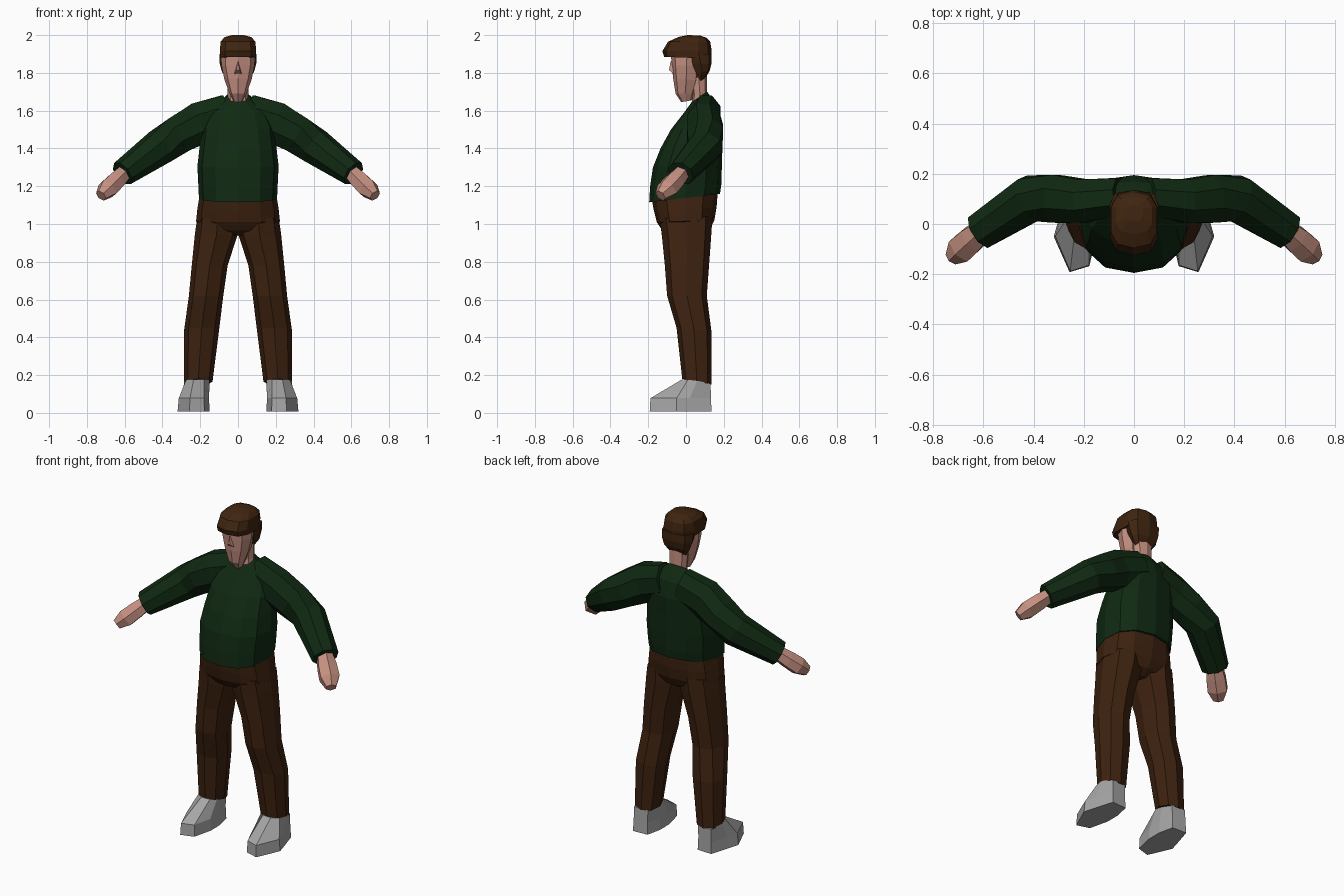
import bpy, math
from mathutils import Vector


def material(name, rgb):
    m = bpy.data.materials.new(name)
    m.diffuse_color = (*rgb, 1)
    return m


SKIN = material("skin", (0.56, 0.28, 0.22))
GREEN = material("dark green sweater", (0.005, 0.022, 0.006))
BROWN = material("brown trousers", (0.047, 0.016, 0.005))
HAIR = material("brown hair", (0.050, 0.018, 0.005))
GREY = material("grey shoe", (0.38, 0.38, 0.38))


def loft(name, rings, mat, side=1):
    """Skin equal-length point rings with quads and close both ends."""
    n = len(rings[0])
    verts = [(p[0] * side, p[1], p[2]) for r in rings for p in r]
    faces = [list(range(n)), list(range(len(verts) - n, len(verts)))]
    for i in range(len(rings) - 1):
        for j in range(n):
            k = (j + 1) % n
            faces.append([i * n + j, i * n + k, (i + 1) * n + k, (i + 1) * n + j])
    me = bpy.data.meshes.new(name)
    me.from_pydata(verts, [], faces)
    me.materials.append(mat)
    ob = bpy.data.objects.new(name, me)
    bpy.context.collection.objects.link(ob)
    # consistent outward normals
    import bmesh
    bm = bmesh.new()
    bm.from_mesh(me)
    bmesh.ops.recalc_face_normals(bm, faces=bm.faces)
    bm.to_mesh(me)
    bm.free()
    return ob


def level(x0, x1, yf, yb, zf, zb, n=8, p=0.85):
    """Rounded horizontal section; its height runs from zf in front to zb behind."""
    pts = []
    for i in range(n):
        a = 2 * math.pi * i / n
        s, c = math.sin(a), -math.cos(a)
        s = math.copysign(abs(s) ** p, s) if abs(s) > 1e-6 else 0
        c = math.copysign(abs(c) ** p, c) if abs(c) > 1e-6 else 0
        t = (c + 1) / 2
        pts.append(((x0 + x1) / 2 + s * (x1 - x0) / 2, yf + (yb - yf) * t, zf + (zb - zf) * t))
    return pts


def body(name, rows, mat, n=8, p=0.85):
    """Symmetric loft from rows of half width, front y, back y, front z, back z."""
    return loft(name, [level(-r, r, *rest, n, p) for r, *rest in rows], mat)


def limb(name, path, mat, side, n=8):
    """Tube along a path of x, y, z, sideways radius, upright radius."""
    c = [Vector(q[:3]) for q in path]
    rings = []
    for i, q in enumerate(path):
        d = (c[min(i + 1, len(c) - 1)] - c[max(i - 1, 0)]).normalized()
        u = d.cross(Vector((0, 0, 1))).normalized()
        v = u.cross(d)
        rings.append([c[i] + u * q[3] * math.cos(a) + v * q[4] * math.sin(a)
                      for a in (2 * math.pi * (j + 0.5) / n for j in range(n))])
    return loft(name, rings, mat, side)


# Sweater body with sloping hem and collar
body("sweater_body", [
    (.207, -.195, .18, 1.115, 1.16), (.21, -.19, .187, 1.2, 1.21),
    (.215, -.175, .19, 1.3, 1.31), (.203, -.135, .192, 1.4, 1.42),
    (.19, -.08, .195, 1.5, 1.53), (.15, -.01, .17, 1.59, 1.62),
    (.062, .03, .112, 1.645, 1.70)], GREEN, 12)

# Trouser seat
body("trouser_seat", [
    (.05, -.07, .08, .94, .94), (.15, -.125, .125, .965, .97),
    (.222, -.155, .15, 1.01, 1.02), (.215, -.17, .162, 1.07, 1.09),
    (.203, -.183, .168, 1.14, 1.17)], BROWN, 12)

for tag, s in (("right", 1), ("left", -1)):
    # Sleeve, from inside the shoulder to the cuff
    limb(tag + "_sleeve", [
        (.05, .11, 1.585, .08, .11), (.20, .092, 1.535, .093, .12),
        (.31, .10, 1.475, .103, .108), (.41, .102, 1.41, .098, .098),
        (.612, -.028, 1.267, .078, .070)], GREEN, s)
    # Mitten-like hand
    limb(tag + "_hand", [
        (.595, -.015, 1.28, .045, .042), (.645, -.06, 1.23, .06, .05),
        (.69, -.10, 1.185, .062, .053), (.725, -.135, 1.15, .032, .032)], SKIN, s, 6)
    # Trouser leg
    loft(tag + "_trouser_leg", [level(*r) for r in (
        (.135, .285, -.02, .135, .18, .15), (.10, .285, -.05, .135, .45, .43),
        (.078, .26, -.10, .11, .62, .62), (.055, .245, -.112, .122, .78, .78),
        (.0, .228, -.128, .135, .94, .96), (.0, .215, -.14, .14, 1.03, 1.04))], BROWN, s)
    # Shoe: sole outline, low toe box, then the ankle
    sole = [(.17, .13), (.265, .135), (.30, .02), (.32, -.05),
            (.257, -.192), (.178, -.168), (.15, -.05), (.15, .04)]
    ankle = [(.17, .125, .155), (.26, .13, .155), (.285, .06, .17), (.275, .01, .175),
             (.235, -.02, .178), (.18, -.015, .178), (.15, .01, .175), (.15, .06, .17)]
    loft(tag + "_shoe", [[(x, y, .008) for x, y in sole],
                         [(x + (.21 - x) * .06, y * .98, .078) for x, y in sole],
                         ankle], GREY, s)

# Neck and face
body("neck", [(.05, .025, .10, 1.60, 1.64), (.055, .035, .112, 1.68, 1.70),
              (.06, .02, .11, 1.80, 1.80)], SKIN)
body("face", [(.024, -.025, .03, 1.645, 1.655), (.045, -.055, .045, 1.69, 1.69),
              (.072, -.068, .07, 1.77, 1.76), (.088, -.075, .08, 1.84, 1.84),
              (.09, -.08, .09, 1.895, 1.895)], SKIN)

# Nose wedge
loft("nose", [[(-.022, -.06, 1.79), (.022, -.06, 1.79), (0, -.06, 1.88)],
              [(-.008, -.09, 1.815), (.008, -.09, 1.815), (0, -.082, 1.86)]], SKIN)

# Hair: cap with projecting fringe, and the lower part behind the face
body("hair_cap", [
    (.098, -.115, .132, 1.885, 1.875), (.10, -.125, .136, 1.915, 1.92),
    (.095, -.095, .128, 1.965, 1.965), (.075, -.04, .11, 1.99, 1.985),
    (.035, .01, .075, 2.0, 1.998)], HAIR, 10, .7)
body("hair_back", [
    (.05, .055, .095, 1.745, 1.76), (.085, .045, .125, 1.80, 1.81),
    (.097, .02, .135, 1.85, 1.85), (.099, .0, .136, 1.90, 1.90)], HAIR, 8, .7)
